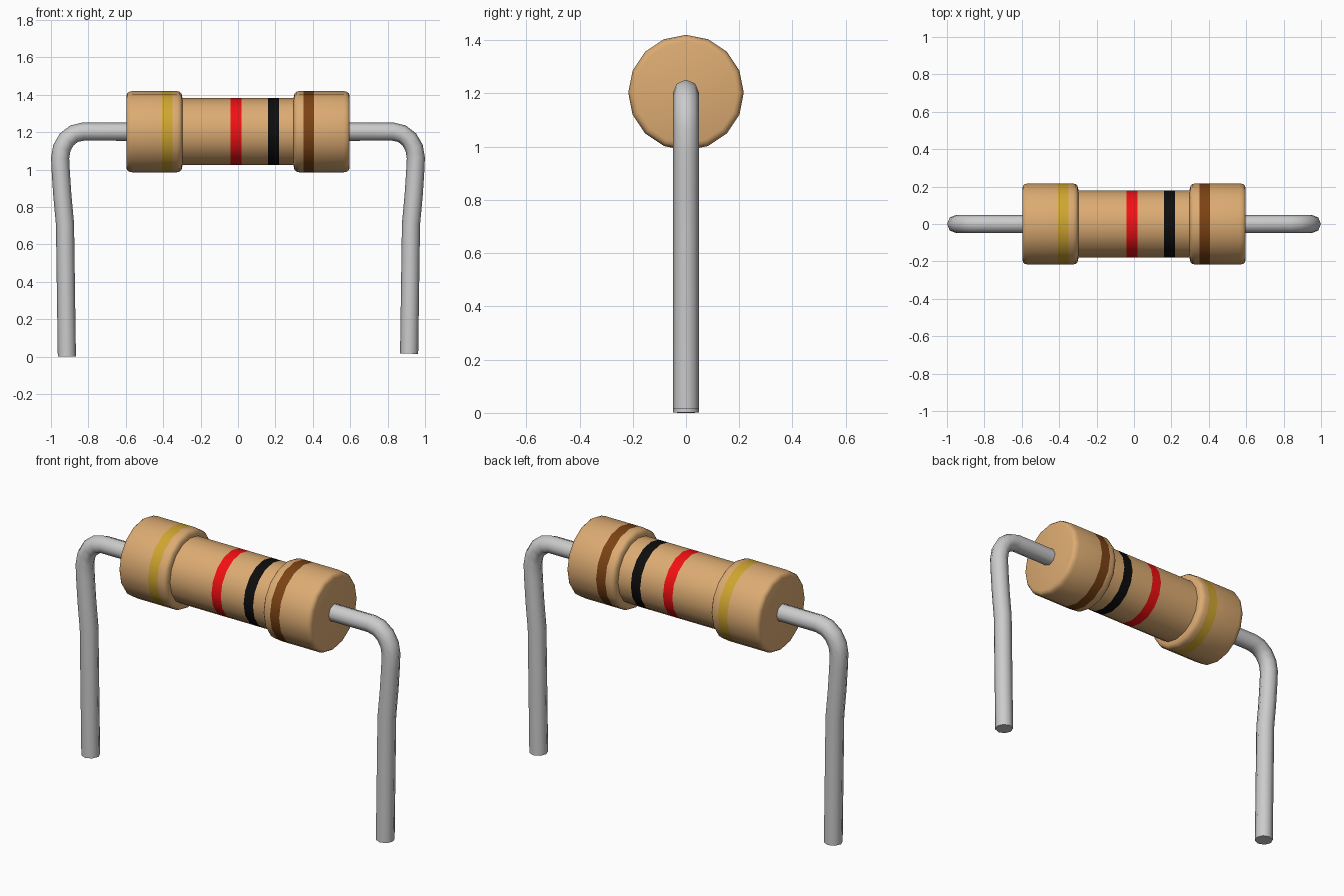
import bpy, bmesh, math
from mathutils import Vector

if "Cube" in bpy.data.objects:
    bpy.data.objects.remove(bpy.data.objects["Cube"])

AXIS_Z = 1.203


def material(name, rgb):
    m = bpy.data.materials.new(name)
    m.diffuse_color = (*rgb, 1)
    m.use_nodes = True
    m.node_tree.nodes["Principled BSDF"].inputs["Base Color"].default_value = m.diffuse_color
    return m


def finish(name, bm, mats=(), angle=40):
    bmesh.ops.recalc_face_normals(bm, faces=bm.faces)
    me = bpy.data.meshes.new(name)
    bm.to_mesh(me)
    bm.free()
    for m in mats:
        me.materials.append(m)
    ob = bpy.data.objects.new(name, me)
    bpy.context.collection.objects.link(ob)
    bpy.ops.object.select_all(action='DESELECT')
    ob.select_set(True)
    bpy.context.view_layer.objects.active = ob
    bpy.ops.object.shade_smooth_by_angle(angle=math.radians(angle))
    return ob


def skin(bm, rings, mat_ids=None):
    """Bridge consecutive vertex rings and close both ends."""
    n = len(rings[0])
    for k, (a, b) in enumerate(zip(rings, rings[1:])):
        for i in range(n):
            j = (i + 1) % n
            f = bm.faces.new((a[i], a[j], b[j], b[i]))
            f.material_index = mat_ids[k] if mat_ids else 0
    bm.faces.new(rings[0])
    bm.faces.new(rings[-1])


def ring(bm, centre, normal, radius, sides):
    side = Vector((0, 1, 0))
    up = normal.cross(side)
    return [bm.verts.new(centre + radius * (math.cos(t) * up + math.sin(t) * side))
            for t in (2 * math.pi * i / sides for i in range(sides))]


# Ceramic body: lathed profile (x, radius, material of the segment that follows)
TAN, GOLD, RED, BLACK, BROWN = range(5)
mats = [material("tan", (0.72, 0.41, 0.17)), material("gold", (0.63, 0.38, 0.03)),
        material("red", (0.9, 0.005, 0.006)), material("black", (0.004, 0.004, 0.004)),
        material("brown", (0.20, 0.055, 0.007))]
cap = [(0.597, 0.192), (0.593, 0.205), (0.584, 0.213), (0.566, 0.217),
       (0.407, 0.217), (0.350, 0.217), (0.327, 0.217), (0.311, 0.213),
       (0.302, 0.204), (0.299, 0.192), (0.297, 0.179)]
profile = [(-x, r, GOLD if x == 0.407 else TAN) for x, r in cap]
profile += [(-0.04, 0.179, RED), (0.018, 0.179, TAN), (0.16, 0.179, BLACK), (0.218, 0.179, TAN)]
profile += [(x, r, BROWN if x == 0.350 else TAN) for x, r in reversed(cap)]
bm = bmesh.new()
skin(bm, [ring(bm, Vector((x, 0, AXIS_Z)), Vector((1, 0, 0)), r, 16) for x, r, _ in profile],
     [m for *_, m in profile])
finish("resistor_body", bm, mats)


# Wire leads: round tube swept along a bent path
def lead(name, sign, foot_z):
    path = [(0.57, AXIS_Z), (0.83, AXIS_Z)]
    for d in (22.5, 45, 67.5, 90):                     # elbow
        t = math.radians(d)
        path.append((0.83 + 0.121 * math.sin(t), AXIS_Z - 0.14 * (1 - math.cos(t))))
    path += [(0.947, 0.98), (0.939, 0.86), (0.925, 0.71), (0.915, foot_z)]
    pts = [Vector((sign * x, 0, z)) for x, z in path]
    bm = bmesh.new()
    rings = []
    for i, p in enumerate(pts):
        d_in = (p - pts[max(i - 1, 0)]).normalized()
        d_out = (pts[min(i + 1, len(pts) - 1)] - p).normalized()
        rings.append(ring(bm, p, (d_in + d_out).normalized(), 0.0485, 8))
    skin(bm, rings)
    finish(name, bm, angle=50)


lead("left_lead", -1, 0.001)
lead("right_lead", 1, 0.016)
